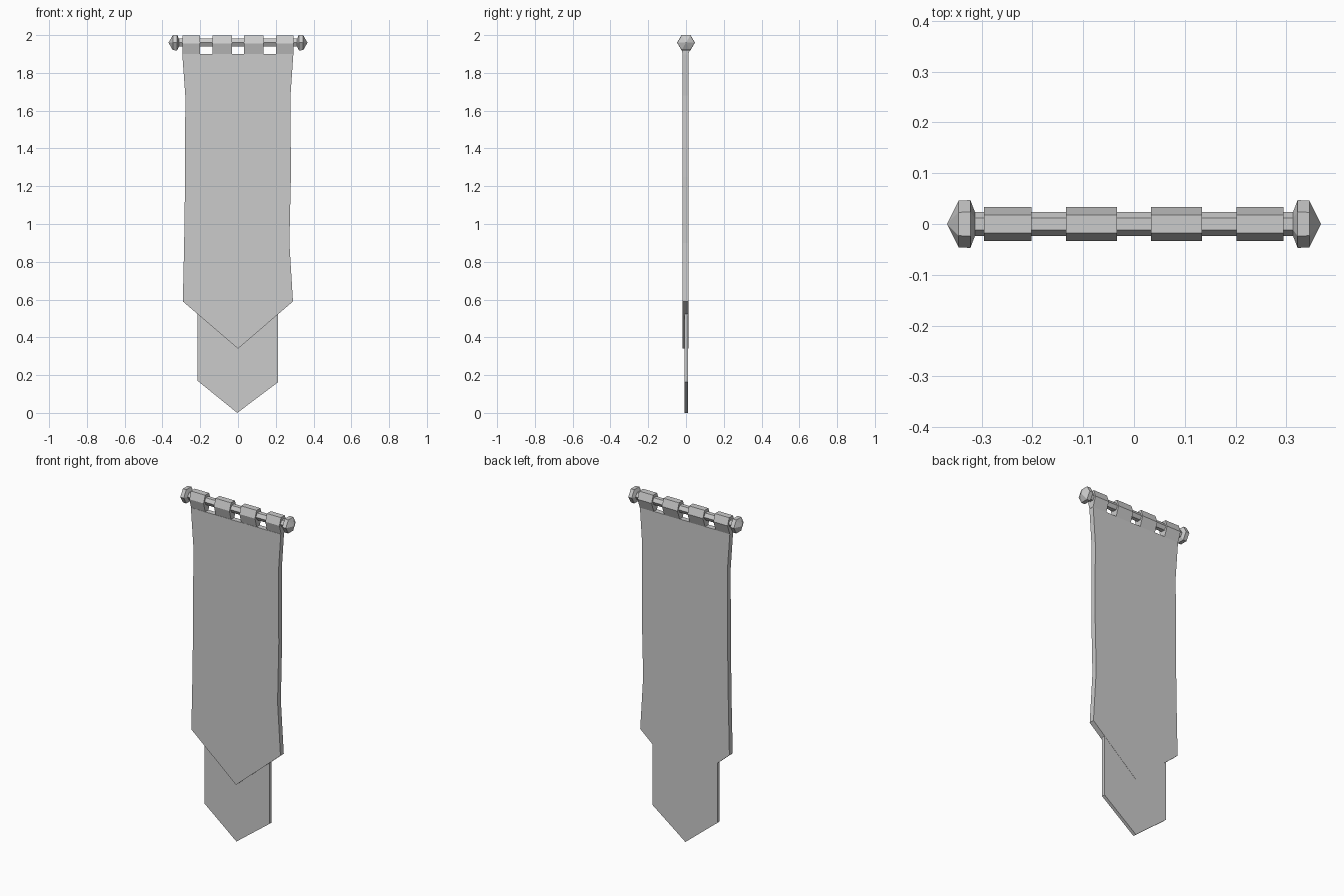
import bpy, bmesh, math

if "Cube" in bpy.data.objects:
    bpy.data.objects.remove(bpy.data.objects["Cube"])

ROD_Z = 1.96


def make_object(name, bm):
    bmesh.ops.recalc_face_normals(bm, faces=bm.faces)
    mesh = bpy.data.meshes.new(name)
    bm.to_mesh(mesh)
    bm.free()
    obj = bpy.data.objects.new(name, mesh)
    bpy.context.collection.objects.link(obj)
    return obj


def prism(name, points, offset):
    """Extrude a closed planar outline along an offset."""
    bm = bmesh.new()
    face = bm.faces.new([bm.verts.new(p) for p in points])
    geom = bmesh.ops.extrude_face_region(bm, geom=[face])["geom"]
    verts = [g for g in geom if isinstance(g, bmesh.types.BMVert)]
    bmesh.ops.translate(bm, verts=verts, vec=offset)
    return make_object(name, bm)


def hex_lathe(name, profile):
    """Six-sided solid around the rod axis from (x, radius) stations."""
    bm = bmesh.new()
    rings = []
    for x, r in profile:
        rings.append([bm.verts.new((x, r * math.cos(i * math.pi / 3),
                                    ROD_Z + r * math.sin(i * math.pi / 3)))
                      for i in range(6)])
    for a, b in zip(rings, rings[1:]):
        for i in range(6):
            j = (i + 1) % 6
            bm.faces.new((a[i], a[j], b[j], b[i]))
    bm.faces.new(rings[0])
    bm.faces.new(rings[-1])
    bmesh.ops.remove_doubles(bm, verts=bm.verts, dist=0.0001)
    return make_object(name, bm)


# Hanging rod and pointed end caps
hex_lathe("rod", [(-0.318, 0.024), (0.318, 0.024)])
for side, label in ((-1, "left"), (1, "right")):
    hex_lathe(label + "_finial", [(side * x, r) for x, r in
              ((0.313, 0.024), (0.322, 0.047), (0.345, 0.046), (0.368, 0.0))])

# Four fabric loops around the rod
loop = [(-0.017, 1.898), (-0.033, 1.955), (-0.018, 1.998),
        (0.018, 1.998), (0.033, 1.955), (0.012, 1.898)]
for i, (x0, x1) in enumerate(((-0.295, -0.202), (-0.134, -0.033),
                              (0.033, 0.134), (0.202, 0.294))):
    prism(f"hanging_loop_{i + 1}", [(x0, y, z) for y, z in loop], (x1 - x0, 0, 0))

# Main cloth with gently waisted edges and a pointed hem
main = [(-0.295, 1.9), (-0.279, 1.68), (-0.280, 1.25), (-0.285, 0.9), (-0.292, 0.59),
        (0, 0.34), (0.291, 0.59), (0.272, 0.9), (0.280, 1.25), (0.278, 1.68), (0.293, 1.9)]
prism("main_cloth", [(x, -0.019, z) for x, z in main], (0, 0.031, 0))

# Narrower under cloth showing below the hem
under = [(-0.214, 0.75), (-0.214, 0.17), (-0.004, 0), (0.213, 0.163), (0.213, 0.75)]
prism("under_cloth", [(x, -0.009, z) for x, z in under], (0, 0.02, 0))
